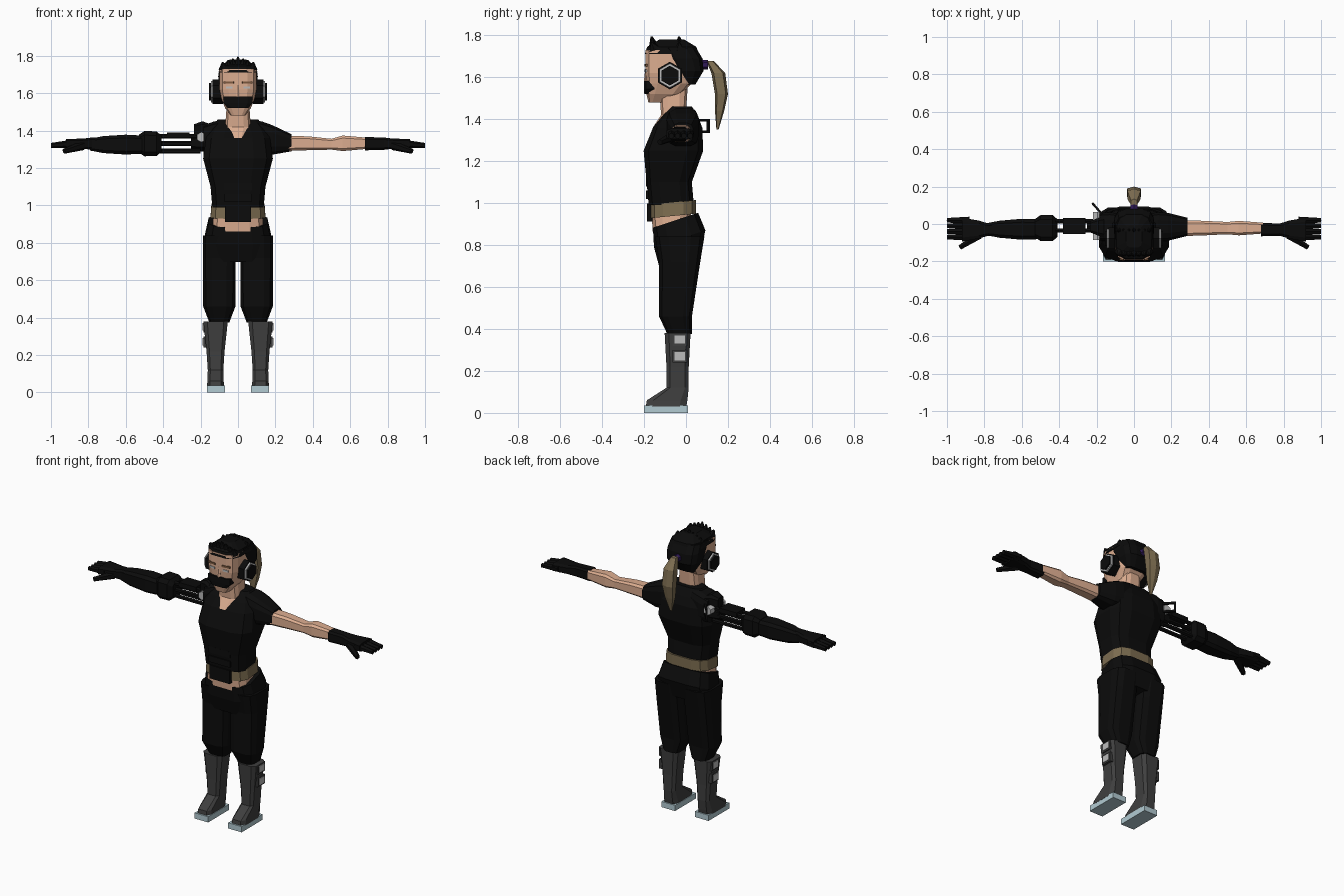
import bpy, bmesh, math
from mathutils import Vector

default = bpy.data.objects.get("Cube")
if default:
    bpy.data.objects.remove(default, do_unlink=True)


def material(name, red, green, blue):
    mat = bpy.data.materials.new(name)
    mat.use_nodes = True
    mat.diffuse_color = (red, green, blue, 1)
    shader = next(node for node in mat.node_tree.nodes if node.type == "BSDF_PRINCIPLED")
    shader.inputs["Base Color"].default_value = (red, green, blue, 1)
    return mat


black = material("black cloth", *[.0035] * 3)
grey = material("boot grey", *[.05] * 3)
light = material("light grey", *[.5] * 3)
skin = material("skin", .72, .42, .28)
tan = material("tan", .2, .15, .08)
brown = material("brow brown", .2, .1, .05)
pale = material("sole blue grey", .45, .6, .65)
purple = material("hair tie purple", .03, .01, .1)

boxy = dict(sides=8, power=.45)


def finish(name, bm, mat, location=(0, 0, 0)):
    bmesh.ops.recalc_face_normals(bm, faces=bm.faces)
    mesh = bpy.data.meshes.new(name)
    bm.to_mesh(mesh)
    bm.free()
    mesh.materials.append(mat)
    obj = bpy.data.objects.new(name, mesh)
    obj.location = location
    bpy.context.collection.objects.link(obj)
    return obj


def loft(name, axis, centre, sections, mat, mirror=1, sides=12, power=.6, tilt=0):
    """Skin rounded rings given as (position, half width, half depth, optional shift)."""
    bm = bmesh.new()
    rings = []
    for position, width, depth, *shift in sections:
        ring = []
        for k in range(sides):
            angle = math.tau * (k + .5) / sides
            c, s = math.cos(angle), math.sin(angle)
            u = centre[0] + width * math.copysign(abs(c) ** power, c)
            v = centre[1] + sum(shift) + depth * math.copysign(abs(s) ** power, s)
            x, y, z = (position, u, v) if axis == "x" else (u, v, position + tilt * v)
            ring.append(bm.verts.new((x * mirror, y, z)))
        rings.append(ring)
    for low, high in zip(rings, rings[1:]):
        for k in range(sides):
            bm.faces.new((low[k - 1], low[k], high[k], high[k - 1]))
    bm.faces.new(rings[0])
    bm.faces.new(rings[-1])
    return finish(name, bm, mat)


def rod(name, start, end, radius, tip, mat, mirror=1):
    """Six-sided tapered bar between two points."""
    flip = Vector((mirror, 1, 1))
    start, end = Vector(start) * flip, Vector(end) * flip
    bm = bmesh.new()
    bmesh.ops.create_cone(bm, cap_ends=True, segments=6, radius1=radius, radius2=tip,
                          depth=(end - start).length)
    obj = finish(name, bm, mat, (start + end) / 2)
    obj.rotation_euler = (end - start).to_track_quat("Z", "Y").to_euler()


def box(name, centre, size, mat, mirror=1, turn=0):
    bm = bmesh.new()
    bmesh.ops.create_cube(bm, size=1)
    bmesh.ops.scale(bm, vec=size, verts=bm.verts)
    obj = finish(name, bm, mat, (centre[0] * mirror, centre[1], centre[2]))
    obj.rotation_euler.z = turn * mirror


# Torso, neck and waist
loft("shirt", "z", (0, -.06),
     [(.99, .14, .11, -.01), (1.1, .15, .11, -.02), (1.25, .19, .145),
      (1.36, .175, .12, .02), (1.41, .15, .09, .03), (1.46, .11, .05, .04)], black)
for i in range(3):
    box("stomach_plate", (0, -.18, 1.04 + i * .06), (.15, .02, .04), black)
loft("neck", "z", (0, -.06),
     [(1.36, .04, .06, -.04), (1.42, .07, .06), (1.56, .06, .07)], skin)
loft("belly", "z", (0, -.07), [(.86, .14, .09), (1, .13, .1)], skin)
loft("belt", "z", (0, -.06), [(.945, .15, .11), (1.01, .145, .11)], tan, tilt=.1)
box("belt_front", (0, -.17, .955), (.14, .03, .085), black)
loft("trouser_seat", "z", (0, -.03),
     [(.74, .17, .1), (.84, .18, .125), (.935, .16, .11, -.02)], black, tilt=.33)

# Legs, boots, gloves and earphones are the same on both sides
for mirror, word in ((1, "left_"), (-1, "right_")):
    loft(word + "trouser_leg", "z", (.1, -.03),
         [(.375, .055, .06), (.46, .088, .08, -.02), (.72, .09, .1), (.84, .09, .12)],
         black, mirror)
    loft(word + "boot", "z", (.12, -.04),
         [(.03, .048, .1, -.055), (.06, .045, .1, -.05), (.12, .043, .055),
          (.22, .05, .055), (.38, .068, .064)], grey, mirror, **boxy)
    box(word + "sole", (.118, -.095, .018), (.095, .21, .036), pale, mirror)
    for z in (.27, .35):
        box(word + "boot_strap", (.165, -.03, z), (.04, .07, .06), grey, mirror)
        box(word + "boot_buckle", (.184, -.03, z), (.009, .05, .04), light, mirror)

    loft(word + "glove", "x", (-.03, 1.33),
         [(.68, .037, .037), (.78, .034, .034), (.83, .05, .028), (.92, .066, .026)],
         black, mirror, **boxy)
    for i in range(4):
        y = .02 - i * .03
        rod(word + "finger", (.88, y, 1.33), (1, y, 1.32), .022, .014, black, mirror)
    rod(word + "thumb", (.83, -.06, 1.32), (.93, -.125, 1.29), .025, .014, black, mirror)

    for part, end, radius, mat in (("cup", .135, .066, black), ("rim", .145, .058, light),
                                   ("cover", .155, .047, black)):
        loft(word + "earphone_" + part, "x", (-.077, 1.608),
             [(x, radius, radius) for x in (.08, end)], mat, mirror, sides=6, power=1)

# Sleeves and bare left arm
sleeve = [(.07, .07, .08, .02), (.13, .08, .09), (.185, .075, .08, -.01), (.285, .05, .047, -.025)]
loft("left_sleeve", "x", (-.015, 1.36), sleeve, black)
loft("right_sleeve", "x", (-.015, 1.36), sleeve[:3], black, -1)
loft("left_arm", "x", (-.022, 1.332),
     [(.27, .044, .042), (.38, .04, .038), (.5, .034, .03, -.005), (.56, .04, .043),
      (.69, .03, .031)], skin, **boxy)

# Mechanical right arm
loft("shoulder_cap", "x", (-.015, 1.4),
     [(.16, .06, .04), (.19, .05, .052), (.235, .03, .035)], black, -1, **boxy)
rod("shoulder_joint", (.195, -.085, 1.365), (.195, .065, 1.365), .028, .028, light, -1)
rod("shoulder_mount", (.17, -.01, 1.335), (.25, -.01, 1.335), .05, .04, black, -1)
for z in (1.29, 1.33, 1.37):
    for y in (-.035, .015):
        rod("upper_arm_rod", (.2, y, z), (.45, y, z), .013, .013, black, -1)
box("upper_arm_clamp", (.32, -.01, 1.375), (.12, .085, .03), black, -1)
loft("elbow", "x", (-.022, 1.33),
     [(.41, .05, .045), (.435, .072, .068), (.5, .072, .07), (.53, .05, .05)],
     black, -1, **boxy)
loft("forearm", "x", (-.028, 1.325),
     [(.51, .055, .05), (.6, .058, .055), (.72, .047, .047), (.79, .033, .033)],
     black, -1, **boxy)

# Square loop behind the right shoulder
for end in (-1, 1):
    box("loop_bar", (.195, .08, 1.368 + end * .027), (.08, .012, .012), black, -1, .85)
    box("loop_post", (.195 + end * .024, .08 + end * .027, 1.368), (.012, .012, .066),
        black, -1, .85)

# Head and face
loft("head", "z", (0, -.08),
     [(1.48, .04, .04, -.06), (1.52, .07, .085, -.025), (1.57, .09, .11), (1.62, .1, .115),
      (1.73, .1, .115)], skin, power=.5)
loft("mask", "z", (0, -.17), [(1.52, .055, .03), (1.545, .08, .031), (1.582, .08, .031)],
     black, **boxy)
rod("nose", (0, -.187, 1.58), (0, -.188, 1.65), .014, .005, skin)
for mirror, word in ((1, "left_"), (-1, "right_")):
    box(word + "eye", (.046, -.191, 1.63), (.036, .009, .012), light, mirror, .12)
    box(word + "brow", (.05, -.191, 1.657), (.055, .009, .012), brown, mirror, .12)

# Hair and ponytail
loft("hair_back", "z", (0, -.02),
     [(1.565, .075, .035, .03), (1.63, .104, .075, .03), (1.69, .108, .09, .01),
      (1.74, .1, .09, -.02)], black)
loft("hair_top", "z", (0, -.068),
     [(1.71, .107, .132), (1.745, .095, .12), (1.78, .045, .06)], black)
for i in range(-3, 4):
    x = i * .025
    for y in (-.15, -.03):
        rod("hair_spike", (x, y, 1.735), (x * 1.1, y * 1.1, 1.795 - abs(x) * .4),
            .03, .004, black)
rod("hair_tie", (0, .06, 1.66), (0, .105, 1.66), .025, .022, purple)
loft("ponytail", "z", (0, .16),
     [(1.35, .007, .005, -.01), (1.44, .03, .022), (1.52, .04, .031, .009),
      (1.62, .038, .033, -.006), (1.677, .018, .018, -.045)], tan, sides=6)
